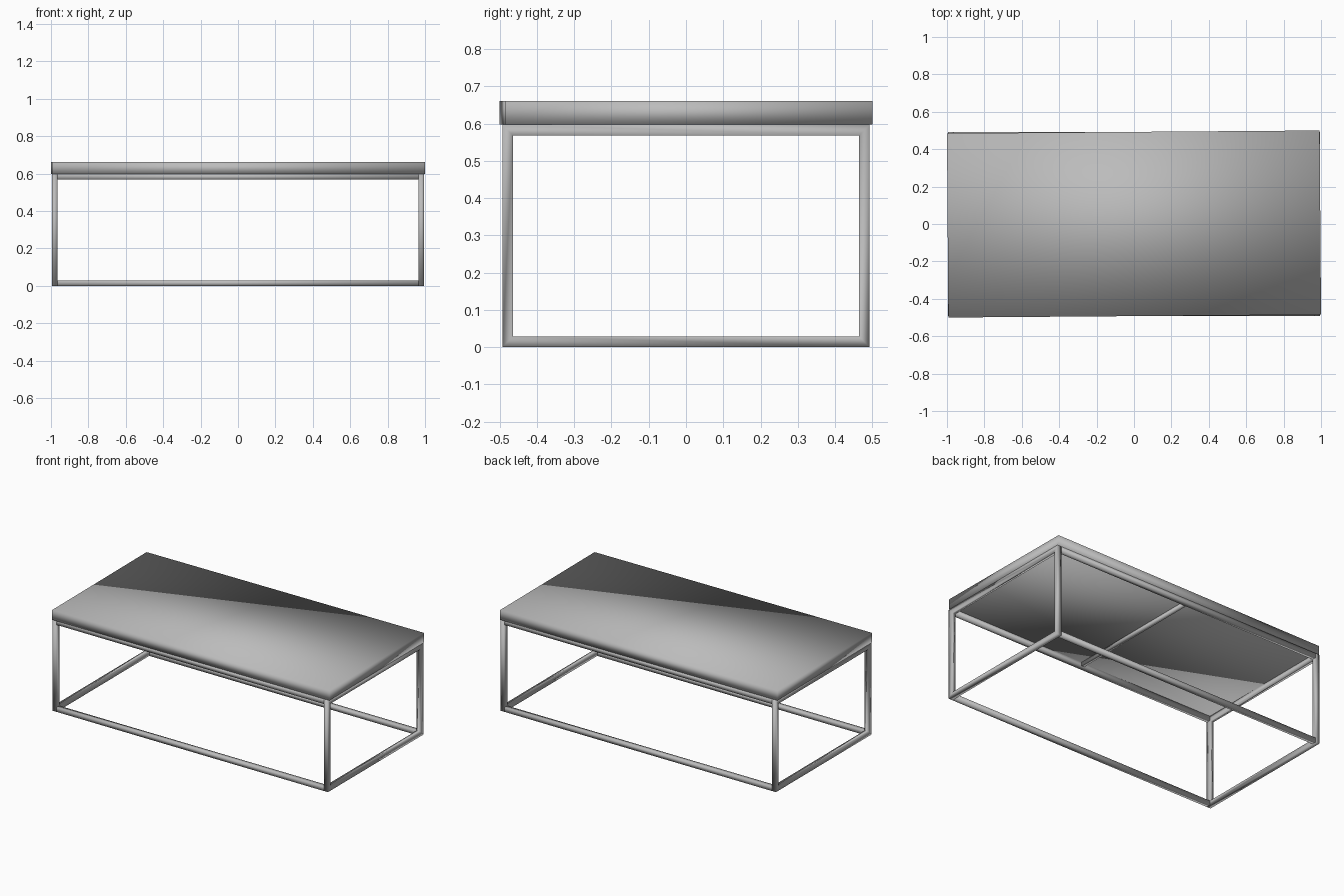
import bpy
import bmesh
import math
from mathutils import Matrix, Vector

cube = bpy.data.objects.get("Cube")
if cube:
    bpy.data.objects.remove(cube, do_unlink=True)

# One plain grey for the whole table
GREY = (0.5, 0.5, 0.5, 1.0)
grey = bpy.data.materials.new("plain grey")
grey.use_nodes = True
grey.diffuse_color = GREY
grey.node_tree.nodes["Principled BSDF"].inputs["Base Color"].default_value = GREY

BAR = 0.029                    # square bar thickness
HALF_X, HALF_Y = 0.995, 0.493  # outer half size of the frame
FRAME_TOP = 0.597
SLAB_TOP = 0.661


def finish(name, bm):
    """Turn a bmesh into a smooth-shaded grey object."""
    bmesh.ops.recalc_face_normals(bm, faces=bm.faces)
    mesh = bpy.data.meshes.new(name)
    bm.to_mesh(mesh)
    bm.free()
    mesh.materials.append(grey)
    mesh.shade_smooth()
    obj = bpy.data.objects.new(name, mesh)
    bpy.context.scene.collection.objects.link(obj)
    return obj


def box(name, size, centre):
    bm = bmesh.new()
    bmesh.ops.create_cube(bm, size=1.0, matrix=Matrix.Diagonal((*size, 1.0)))
    obj = finish(name, bm)
    obj.location = centre
    return obj


def end_frame(name, x_outer, x_inner):
    """Closed rectangular loop of mitred bars, standing across the table."""
    bm = bmesh.new()
    corners = [(-1, 0), (1, 0), (1, 1), (-1, 1)]
    rings = []
    for side, z in corners:
        outer = (side * HALF_Y, z * FRAME_TOP)
        inner = (side * (HALF_Y - BAR), BAR + z * (FRAME_TOP - 2 * BAR))
        section = [(x_outer, outer), (x_inner, outer), (x_inner, inner), (x_outer, inner)]
        rings.append([bm.verts.new(Vector((x, *yz))) for x, yz in section])
    for i, ring in enumerate(rings):
        following = rings[(i + 1) % 4]
        for j in range(4):
            k = (j + 1) % 4
            bm.faces.new((ring[j], ring[k], following[k], following[j]))
    return finish(name, bm)


# Table top, sitting a touch askew on the frame
slab = box("table_top", (1.9926, 0.985, SLAB_TOP - FRAME_TOP),
           (0, 0, (SLAB_TOP + FRAME_TOP) / 2))
slab.rotation_euler.z = math.radians(0.43)

# End frames carrying the legs
for label, side in (("left", 1), ("right", -1)):
    end_frame(label + "_end_frame", side * HALF_X, side * (HALF_X - BAR))

# Long rails joining the end frames
rail_length = 2 * (HALF_X - BAR)
for label, side in (("front", -1), ("back", 1)):
    y = side * (HALF_Y - BAR / 2)
    for level, z in (("lower", BAR / 2), ("upper", FRAME_TOP - BAR / 2)):
        box(f"{label}_{level}_rail", (rail_length, BAR, BAR), (0, y, z))

# Cross bar under the middle of the top
box("middle_cross_bar", (0.022, 2 * (HALF_Y - BAR), 0.022), (0, 0, FRAME_TOP - 0.012))
